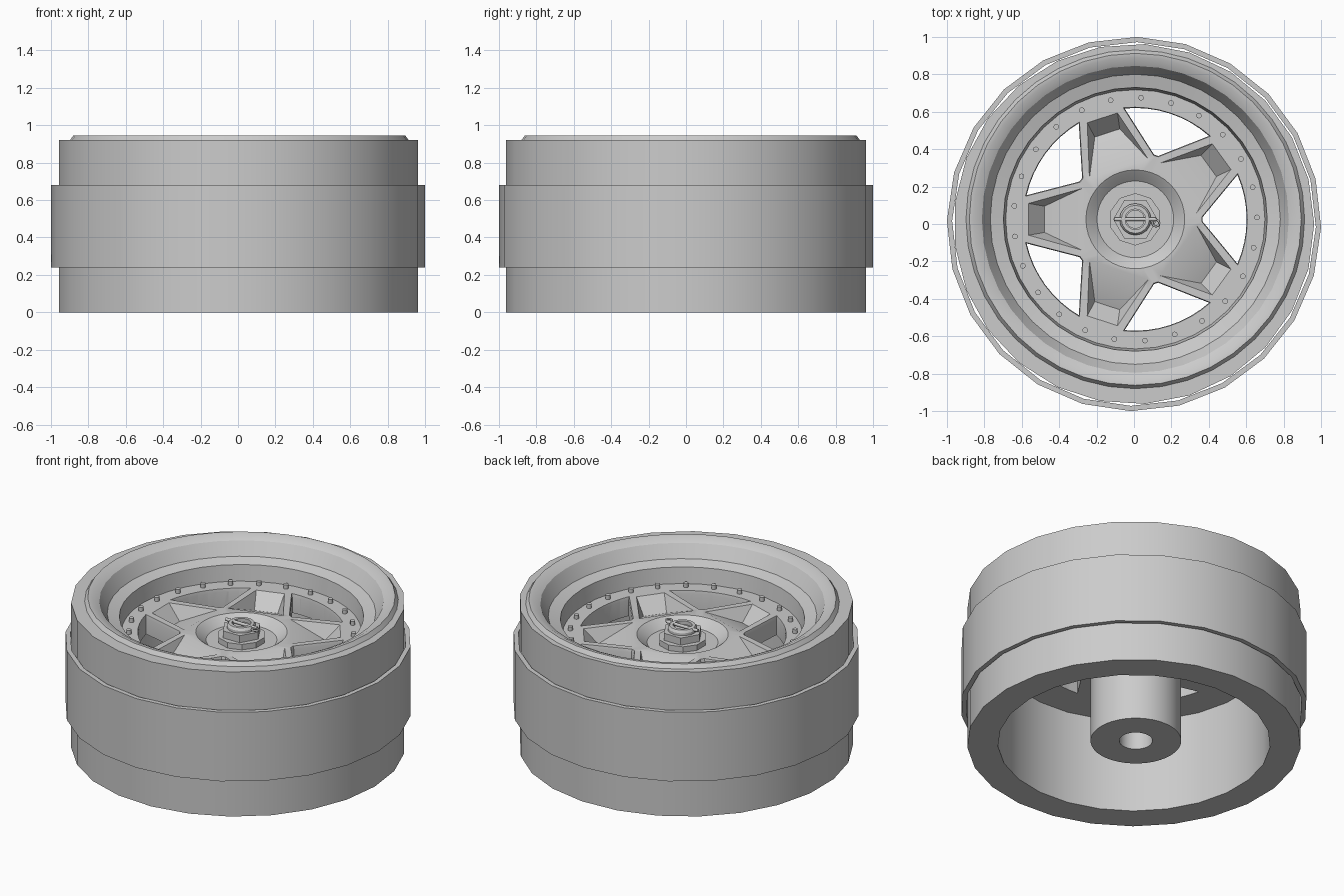
import bpy, bmesh
from math import sin, cos, radians, tau, pi
from mathutils import Matrix, Vector

cube = bpy.data.objects.get("Cube")
if cube:
    bpy.data.objects.remove(cube)

HUB = Vector((0.007, 0.025, 0))   # axis of the wheel centre
FACE = 0.72                       # height of the wheel face

metal = bpy.data.materials.new("light grey metal")
metal.use_nodes = True
metal.diffuse_color = (0.6, 0.6, 0.6, 1)
metal.node_tree.nodes["Principled BSDF"].inputs["Base Color"].default_value = (0.6, 0.6, 0.6, 1)


def finish(bm, name, origin=HUB):
    bmesh.ops.recalc_face_normals(bm, faces=bm.faces)
    mesh = bpy.data.meshes.new(name)
    bm.to_mesh(mesh)
    bm.free()
    mesh.materials.append(metal)
    obj = bpy.data.objects.new(name, mesh)
    obj.location = origin
    bpy.context.collection.objects.link(obj)
    return obj


def smooth(obj, angle=32):
    bpy.ops.object.select_all(action='DESELECT')
    obj.select_set(True)
    bpy.context.view_layer.objects.active = obj
    bpy.ops.object.shade_smooth_by_angle(angle=radians(angle))


def lathe(name, profile, sides, origin=HUB, turn=0):
    """Revolve a closed (radius, height) outline around z."""
    bm = bmesh.new()
    rings = []
    for i in range(sides):
        a = tau * i / sides + radians(turn)
        rings.append([bm.verts.new((r * cos(a), r * sin(a), z)) for r, z in profile])
    n = len(profile)
    for i in range(sides):
        p, q = rings[i], rings[(i + 1) % sides]
        for j in range(n):
            k = (j + 1) % n
            bm.faces.new((p[j], q[j], q[k], p[k]))
    return finish(bm, name, origin)


def add_cylinder(bm, radius, height, centre, sides, rotation=Matrix()):
    bmesh.ops.create_cone(bm, cap_ends=True, segments=sides, radius1=radius, radius2=radius,
                          depth=height, matrix=Matrix.Translation(centre) @ rotation)


def hull(name, points, degrees):
    """Convex cutter, turned around the wheel axis."""
    bm = bmesh.new()
    for p in points:
        bm.verts.new(p)
    out = bmesh.ops.convex_hull(bm, input=bm.verts)
    spare = [g for g in out["geom_interior"] if isinstance(g, bmesh.types.BMVert)]
    bmesh.ops.delete(bm, geom=spare, context='VERTS')
    bmesh.ops.rotate(bm, verts=bm.verts, cent=(0, 0, 0),
                     matrix=Matrix.Rotation(radians(degrees), 3, 'Z'))
    obj = finish(bm, name)
    obj.hide_render = True
    return obj


def cut(target, cutter):
    mod = target.modifiers.new("cut", 'BOOLEAN')
    mod.operation = 'DIFFERENCE'
    mod.solver = 'EXACT'
    mod.object = cutter
    bpy.context.view_layer.objects.active = target
    bpy.ops.object.modifier_apply(modifier=mod.name)
    bpy.data.objects.remove(cutter)


# Barrel and the loose band around it
zero = Vector((0, 0, 0))
smooth(lathe("barrel", [(0.786, 0), (0.963, 0), (0.963, 0.92), (0.87, 0.92),
                        (0.87, 0.62), (0.786, 0.62)], 25, zero))
smooth(lathe("outer_band", [(0.972, 0.24), (1, 0.24), (1, 0.68), (0.972, 0.68)], 24, zero, -1))

# Stepped lip
smooth(lathe("rim_lip", [(0.905, 0.8), (0.905, 0.92), (0.887, 0.945), (0.865, 0.943),
                         (0.82, 0.92), (0.775, 0.84), (0.705, 0.82), (0.69, 0.7),
                         (0.8, 0.64)], 40), 25)

# Wheel face with dished centre and hub tube
face = lathe("wheel_face", [(0.096, 0), (0.262, 0), (0.262, 0.6), (0.84, 0.6), (0.84, FACE),
                            (0.264, FACE), (0.25, 0.71), (0.205, 0.67), (0.096, 0.67)], 40)


def window(scale=1.0):
    outline = [(0.36, -0.012), (0.36, 0.012)]
    for i in range(9):
        a = radians(23.5 - 47 * i / 8)
        outline.append((0.595 * cos(a), 0.595 * sin(a)))
    return [(0.5 + (x - 0.5) * scale, y * scale) for x, y in outline]


def level(outline, z):
    return [(x, y, z) for x, y in outline]


pocket = [(0.285, -0.165), (0.285, 0.165), (0.57, 0.085), (0.57, -0.085)]
for i in range(5):
    turn = 72 * i
    # Window opening and its chamfered edge
    cut(face, hull("window_cutter", level(window(), 0.5) + level(window(), 0.8), turn))
    cut(face, hull("edge_cutter", level(window(0.98), FACE - 0.03) +
                   level(window(1.09), FACE + 0.03), turn))
    # Sloped pocket in the spoke
    floor = [(0.485, s * 0.07, FACE - 0.09) for s in (-1, 1)]
    cut(face, hull("pocket_cutter", level(pocket, FACE) + level(pocket, FACE + 0.05) + floor,
                   turn + 36))
smooth(face, 25)

# Ring of rim bolts
bm = bmesh.new()
for i in range(25):
    a = radians(87.3) + tau * i / 25
    add_cylinder(bm, 0.015, 0.03, (0.65 * cos(a), 0.65 * sin(a), FACE + 0.01), 10)
smooth(finish(bm, "rim_bolts"), 40)

# Centre nut: washer, hexagon and hollow castle top
bm = bmesh.new()
add_cylinder(bm, 0.14, 0.04, (0, 0, 0.685), 10)
add_cylinder(bm, 0.118, 0.06, (0, 0, 0.72), 6, Matrix.Rotation(pi / 6, 4, 'Z'))
finish(bm, "centre_nut")
smooth(lathe("nut_castle", [(0.055, 0.73), (0.085, 0.73), (0.085, 0.765), (0.075, 0.78),
                            (0.055, 0.78)], 16))
bm = bmesh.new()
add_cylinder(bm, 0.05, 0.04, (0, 0, 0.74), 16)
smooth(finish(bm, "axle_end"))

# Locking pin with a ring at its end
bm = bmesh.new()
add_cylinder(bm, 0.01, 0.22, (0, 0, 0.772), 8, Matrix.Rotation(pi / 2, 4, 'Y'))
smooth(finish(bm, "locking_pin"), 50)
ring = [(0.018 + 0.006 * cos(tau * i / 6), 0.772 + 0.006 * sin(tau * i / 6)) for i in range(6)]
smooth(lathe("pin_ring", ring, 12, HUB + Vector((0.11, -0.02, 0))), 65)
